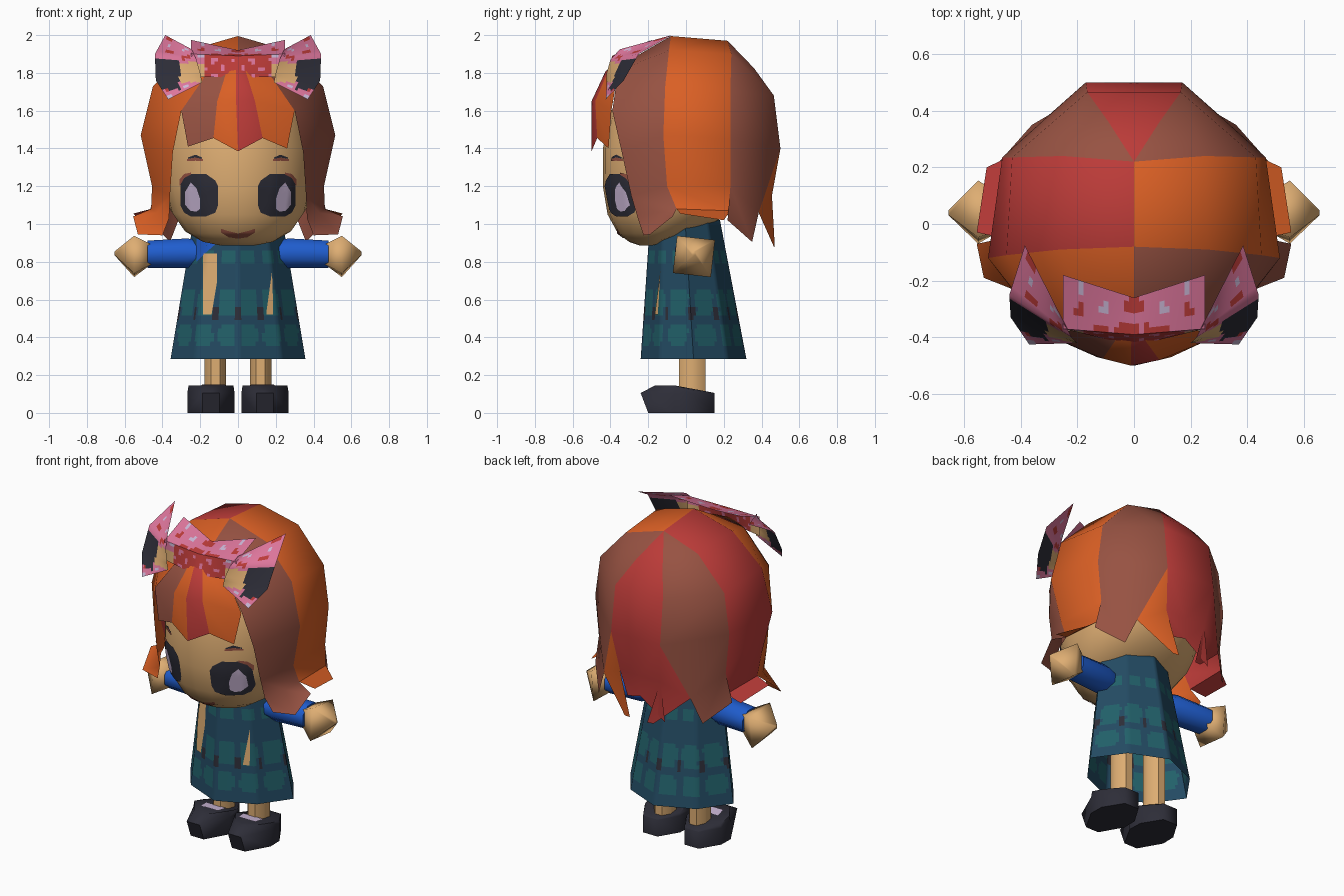
import bpy, bmesh, math
from mathutils import Vector
from mathutils.bvhtree import BVHTree

if "Cube" in bpy.data.objects:
    bpy.data.objects.remove(bpy.data.objects["Cube"])

COLOURS = {
    "skin": (0.73, 0.42, 0.17), "orange": (0.70, 0.115, 0.018), "brown": (0.31, 0.085, 0.055),
    "red": (0.50, 0.044, 0.04), "pink": (0.72, 0.18, 0.33), "black": (0.027, 0.027, 0.04),
    "navy": (0.017, 0.07, 0.125), "teal": (0.016, 0.12, 0.145), "blue": (0.014, 0.11, 0.62),
    "lavender": (0.60, 0.48, 0.68)}
MATS = {}
for key, c in COLOURS.items():
    MATS[key] = bpy.data.materials.new(key)
    MATS[key].diffuse_color = (*c, 1)


def build(name, verts, faces, colour, ref=(0, 0, 0), angle=50):
    """Mesh from parts; colour is one name, or one name per face."""
    names = [colour] * len(faces) if isinstance(colour, str) else colour
    used = sorted(set(names))
    bm = bmesh.new()
    vs = [bm.verts.new(v) for v in verts]
    for f, n in zip(faces, names):
        bm.faces.new([vs[i] for i in f]).material_index = used.index(n)
    bmesh.ops.remove_doubles(bm, verts=bm.verts, dist=0.0005)
    bmesh.ops.recalc_face_normals(bm, faces=bm.faces)
    bm.normal_update()
    r = Vector(ref)
    if sum(f.normal.dot(f.calc_center_median() - r) * f.calc_area() for f in bm.faces) < 0:
        bmesh.ops.reverse_faces(bm, faces=bm.faces)
    me = bpy.data.meshes.new(name)
    bm.to_mesh(me)
    bm.free()
    for n in used:
        me.materials.append(MATS[n])
    ob = bpy.data.objects.new(name, me)
    bpy.context.collection.objects.link(ob)
    bpy.ops.object.select_all(action='DESELECT')
    ob.select_set(True)
    bpy.context.view_layer.objects.active = ob
    bpy.ops.object.shade_smooth_by_angle(angle=math.radians(angle))
    return ob


def loft(name, rows, colour, closed=True, caps=True, ref=(0, 0, 0), angle=50):
    """Skin equal-length rows; colour may be a function of the face centre."""
    n = len(rows[0])
    verts = [Vector(p) for row in rows for p in row]
    faces = []
    for i in range(len(rows) - 1):
        for j in range(n if closed else n - 1):
            k = (j + 1) % n
            faces.append((i * n + j, i * n + k, (i + 1) * n + k, (i + 1) * n + j))
    if caps and closed:
        faces += [tuple(range(n)), tuple(range((len(rows) - 1) * n, len(rows) * n))]
    if callable(colour):
        colour = [colour(sum((verts[i] for i in f), Vector()) / len(f)) for f in faces]
    return build(name, verts, faces, colour, ref, angle)


def resample(pts, n):
    """n equal parameter steps along each segment of a polyline."""
    out = [Vector(pts[0])]
    for a, b in zip(pts, pts[1:]):
        out += [Vector(a).lerp(Vector(b), t / n) for t in range(1, n + 1)]
    return out


def oval(z, hw, yf, yb, n, turn=0.0):
    """Horizontal ring with half width and separate front and back reach."""
    angles = [2 * math.pi * (i + turn) / n for i in range(n)]
    return [(hw * math.cos(a), (yf + yb) / 2 + math.sin(a) * (yb - yf) / 2, z) for a in angles]


def tree(ob):
    me = ob.data
    return BVHTree.FromPolygons([v.co for v in me.vertices], [p.vertices[:] for p in me.polygons])


def plate(name, cols, colour, bvh, off=0.006):
    """Thin patch laid on a front surface; cols are (x, low z, high z)."""
    rows = []
    for x, lo, hi in resample(cols, 3):
        row = []
        for t in range(7):
            z = lo + (hi - lo) * t / 6
            hit = bvh.ray_cast(Vector((x, -2, z)), Vector((0, 1, 0)))[0]
            row.append((x, (hit.y if hit else -0.2) - off, z))
        rows.append(row)
    loft(name, rows, colour, closed=False, ref=(0, 0.3, rows[0][0][2]))


def flip(pts):
    return [(-p[0], *p[1:]) for p in pts]


# head
rings = [(0.885, 0.10, -0.24, -0.02), (0.905, 0.21, -0.30, 0.12), (0.95, 0.29, -0.36, 0.24),
         (1.05, 0.36, -0.415, 0.33), (1.2, 0.395, -0.44, 0.38), (1.4, 0.40, -0.44, 0.40),
         (1.6, 0.36, -0.395, 0.38), (1.75, 0.26, -0.30, 0.33), (1.86, 0.12, -0.15, 0.2)]
head = loft("head", [[(x, y, z + max(0, y + 0.18) * max(0, 1.4 - z) * 0.58) for x, y, z in oval(*r, 24)]
                     for r in rings], "skin", ref=(0, 0, 1.4))
face = tree(head)

# eyes, brows and mouth
for side, s in (("right", 1), ("left", -1)):
    def put(part, cols, colour, off):
        plate(f"{side}_{part}", [(s * x, a, b) for x, a, b in cols], colour, face, off)
    put("eye", [(0.105, 1.10, 1.20), (0.12, 1.06, 1.23), (0.17, 1.04, 1.265), (0.25, 1.04, 1.265),
                (0.285, 1.06, 1.245), (0.305, 1.10, 1.21)], "black", 0.006)
    put("eye_shine", [(0.20, 1.08, 1.13), (0.22, 1.065, 1.19), (0.25, 1.07, 1.22), (0.28, 1.10, 1.17)],
        "lavender", 0.0095)
    put("lash", [(0.25, 1.262, 1.272), (0.285, 1.243, 1.265), (0.31, 1.20, 1.235)], "brown", 0.007)
    put("brow", [(0.185, 1.333, 1.343), (0.225, 1.335, 1.352), (0.27, 1.333, 1.343)], "brown", 0.006)
    put("brow_line", [(0.19, 1.345, 1.352), (0.225, 1.352, 1.367), (0.265, 1.345, 1.352)], "black", 0.006)
plate("mouth", [(-0.09, 0.955, 0.975), (-0.05, 0.93, 0.962), (0, 0.922, 0.95), (0.05, 0.93, 0.962),
                (0.09, 0.955, 0.975)], "brown", face)

# hair shell: four strand lines per side, joined into coloured panels with separate tips
A = [(0, -0.27, 1.885), (0.15, -0.36, 1.81), (0.30, -0.39, 1.6), (0.345, -0.34, 1.38), (0.36, -0.29, 1.15)]
B = [(0, -0.08, 1.995), (0.26, -0.09, 1.92), (0.45, -0.11, 1.73), (0.515, -0.12, 1.47), (0.455, -0.10, 1.2)]
C = [(0, 0.22, 1.97), (0.25, 0.24, 1.90), (0.43, 0.235, 1.70), (0.465, 0.235, 1.45), (0.44, 0.235, 1.2)]
D = [(0, 0.22, 1.97), (0.09, 0.36, 1.825), (0.165, 0.465, 1.68), (0.17, 0.50, 1.4), (0.14, 0.455, 1.15)]
verts, faces, cols = [], [], []


def panel(p, q, colour):
    for i in range(len(p) - 1):
        quad = []
        for v in (p[i], q[i], q[i + 1], p[i + 1]):
            if v not in quad:
                quad.append(v)
        faces.append(range(len(verts), len(verts) + len(quad)))
        verts.extend(quad)
        cols.append(colour)


AL, BL, CL = (0.365, -0.255, 1.03), (0.46, -0.05, 1.08), (0.445, 0.235, 1.07)
ML, MT = (0.43, -0.15, 1.06), (0.53, -0.19, 0.945)
E = D[:4] + [(0.30, 0.385, 1.06)]
for f, tint in ((lambda p: p, ("brown", "orange", "brown", "orange")),
                (flip, ("orange", "red", "brown", "red"))):
    panel(f(A), f(B), tint[0])
    panel(f([A[4], AL]), f([A[4], ML]), tint[0])
    panel(f([A[4], ML]), f([B[4], BL]), tint[0])
    panel(f([AL, (0.40, -0.225, 0.94)]), f([ML, MT]), tint[0])
    panel(f([ML, MT]), f([BL, (0.555, -0.07, 1.04)]), tint[0])
    panel(f(B + [BL, (0.555, -0.03, 1.055)]), f(C + [CL, (0.52, 0.20, 1.02)]), tint[1])
    panel(f(C + [(0.475, 0.22, 1.02)]), f(E + [(0.36, 0.35, 0.905)]), tint[2])
    panel(f([D[3], E[4], (0.10, 0.465, 0.88)]), f([D[3], D[4], (0.06, 0.47, 0.88)]), tint[3])
mid = [(0, y, z) for _, y, z in D]
panel(D + [(0.09, 0.45, 1.0)], mid + [(0, 0.45, 1.02)], "red")
panel(flip(D + [(0.17, 0.45, 0.90)]), mid + [(0, 0.45, 1.02)], "red")
build("hair", verts, faces, cols, ref=(0, 0, 1.4), angle=60)

# fringe: strands fanning from the crown
verts, faces, cols = [], [], []
top = (0, -0.27, 1.89)
fan = [[top, (xt, -0.43 + abs(xt) * 0.46, 1.81), (x, y, z), (xb, yb, zb)]
       for xt, x, y, z, xb, yb, zb in ((-0.155, -0.30, -0.395, 1.60, -0.265, -0.41, 1.41),
                                       (-0.06, -0.11, -0.475, 1.65, -0.13, -0.47, 1.455),
                                       (-0.01, -0.01, -0.50, 1.65, 0.0, -0.50, 1.385),
                                       (0.04, 0.09, -0.48, 1.65, 0.13, -0.47, 1.455),
                                       (0.155, 0.30, -0.395, 1.60, 0.26, -0.41, 1.40))]
for p, q, colour in zip(fan, fan[1:], ("brown", "orange", "red", "orange")):
    panel(p, q, colour)
build("fringe", verts, faces, cols, ref=(0, 0, 1.5), angle=60)


# bow: patterned ribbon loops
def ribbon(p):
    x, z = abs(p.x), p.z
    if x > 0.31 and 1.71 < z < 1.875:
        return "black"
    if 0.18 < x < 0.31 and 1.75 < z < 1.855:
        return "skin"
    if x < 0.18 and z < 1.9:
        return "red" if math.sin(p.x * 60) * math.sin(z * 75) > -0.55 else "pink"
    spot = math.sin(x * 36 + 1) * math.sin(z * 53 + p.y * 20)
    return "red" if spot > 0.72 else "lavender" if spot < -0.85 else "pink"


inner = [(0.19, -0.42, 1.75), (0.20, -0.42, 1.80), (0.22, -0.40, 1.87), (0.245, -0.35, 1.925)]
outer = [(0.37, -0.425, 1.66), (0.435, -0.33, 1.76), (0.44, -0.25, 1.90), (0.385, -0.075, 2.0)]
for side, f in (("right", lambda p: p), ("left", flip)):
    a, b = resample(f(inner), 6), resample(f(outer), 6)
    loft(f"bow_{side}_loop", [resample((p, q), 14) for p, q in zip(a, b)], ribbon,
         closed=False, ref=(0, 0, 1.5))
low = [(-0.25, -0.37, 1.78), (0, -0.43, 1.775), (0.25, -0.37, 1.78)]
brim = [(-0.25, -0.37, 1.90), (0, -0.39, 1.89), (0.25, -0.37, 1.90)]
high = [(-0.25, -0.18, 1.975), (0, -0.26, 1.92), (0.25, -0.18, 1.975)]
lines = [resample(r, 14) for r in (low, brim, high)]
loft("bow_centre", list(zip(*[resample(c, 7) for c in zip(*lines)])), ribbon,
     closed=False, ref=(0, 0, 1.5))


# dress: eight-sided skirt with blocky print
def print_rule(p):
    u = (math.atan2(p.y - 0.03, p.x) / (2 * math.pi) * 12) % 1
    d, z = abs(u - 0.5), p.z
    if 0.485 < z < 0.55 and d > 0.40:
        return "black"
    for lo, hi, w in ((0.345, 0.46, 0.38), (0.525, 0.645, 0.40), (0.80, 0.87, 0.40)):
        if lo < z < hi and d < w - (0.08 if z < lo + 0.025 or z > hi - 0.025 else 0):
            return "teal"
    return "navy"


def skirt_ring(z, hw, yf, yb):
    cy = (yf + yb) / 2
    pts = [(x * k, cy + (y - cy) * k, h) for (x, y, h), k in zip(oval(z, hw, yf, yb, 8), [1, 0.91] * 4)]
    return resample(pts + pts[:1], 12)[:-1]


keys = [skirt_ring(0.285, 0.357, -0.24, 0.32), skirt_ring(1.02, 0.235, -0.19, 0.18)]
rows = [[p.lerp(q, t / 32) for p, q in zip(*keys)] for t in range(33)]
rows.append(skirt_ring(1.07, 0.10, -0.08, 0.09))
dress = loft("dress", rows, print_rule, caps=False, ref=(0, 0, 0.6), angle=60)
cloth = tree(dress)
plate("left_slit", [(-0.185, 0.52, 0.845), (-0.14, 0.52, 0.845), (-0.11, 0.70, 0.845)], "skin", cloth)
plate("right_slit", [(0.15, 0.52, 0.53), (0.18, 0.52, 0.75), (0.185, 0.52, 0.60)], "skin", cloth)
plate("collar_flap", [(-0.22, 0.80, 0.92), (-0.18, 0.84, 0.92), (-0.10, 0.91, 0.92)], "blue", cloth)


# arms, legs and shoes
def arm_ring(x, y, z, ry, rz, n, turn):
    return [(x, y + ry * math.cos(2 * math.pi * (i + turn) / n),
             z + rz * math.sin(2 * math.pi * (i + turn) / n)) for i in range(n)]


sole = [(-0.05, 0.15), (0.05, 0.15), (0.123, 0.03), (0.125, -0.06), (0.045, -0.20), (-0.045, -0.20),
        (-0.125, -0.06), (-0.123, 0.03)]
for side, f, s in (("right", lambda p: p, 1), ("left", flip, -1)):
    sleeve = [arm_ring(0.14, 0, 0.85, 0.06, 0.06, 8, 0.5), arm_ring(0.27, 0.025, 0.845, 0.09, 0.085, 8, 0.5),
              arm_ring(0.48, 0.04, 0.84, 0.09, 0.078, 8, 0.5)]
    loft(f"{side}_sleeve", [f(r) for r in sleeve], "blue", ref=(s * 0.3, 0, 0.85))
    hand = [arm_ring(0.46, 0.04, 0.84, 0.08, 0.075, 4, 0.5), arm_ring(0.55, 0.042, 0.828, 0.143, 0.14, 4, 0.43),
            arm_ring(0.655, 0.04, 0.845, 0.012, 0.012, 4, 0.5)]
    loft(f"{side}_hand", [f(r) for r in hand], "skin", ref=(s * 0.55, 0.04, 0.84), angle=120)
    leg = [[(x + 0.12, y, z) for x, y, z in oval(z, 0.062, -0.042, 0.108, 8, 0.5)] for z in (0.1, 0.5)]
    loft(f"{side}_leg", [f(r) for r in leg], "skin", ref=(s * 0.12, 0.03, 0.3))
    cx = 0.143
    shoe = [[(cx + x, y, 0) for x, y in sole],
            [(cx + x, y * (1.2 if y < -0.15 else 1), 0.105) for x, y in sole],
            [(cx + x * 0.95, max(y * 0.97, -0.165), 0.145 if y < -0.05 else 0.125 - 0.12 * y)
             for x, y in sole]]
    loft(f"{side}_shoe", [f(r) for r in shoe], "black", ref=(s * cx, 0, 0.07), angle=60)
    sock = [[(0.07, -0.10, 0.149), (0.19, -0.10, 0.149)], [(0.06, -0.03, 0.142), (0.20, -0.03, 0.142)]]
    loft(f"{side}_sock", [f(r) for r in sock], "lavender", closed=False, ref=(0, 0, 0))

for m in bpy.data.materials:
    if m.users and not m.is_grease_pencil:
        m.use_nodes = True
        m.node_tree.nodes["Principled BSDF"].inputs["Base Color"].default_value = m.diffuse_color
